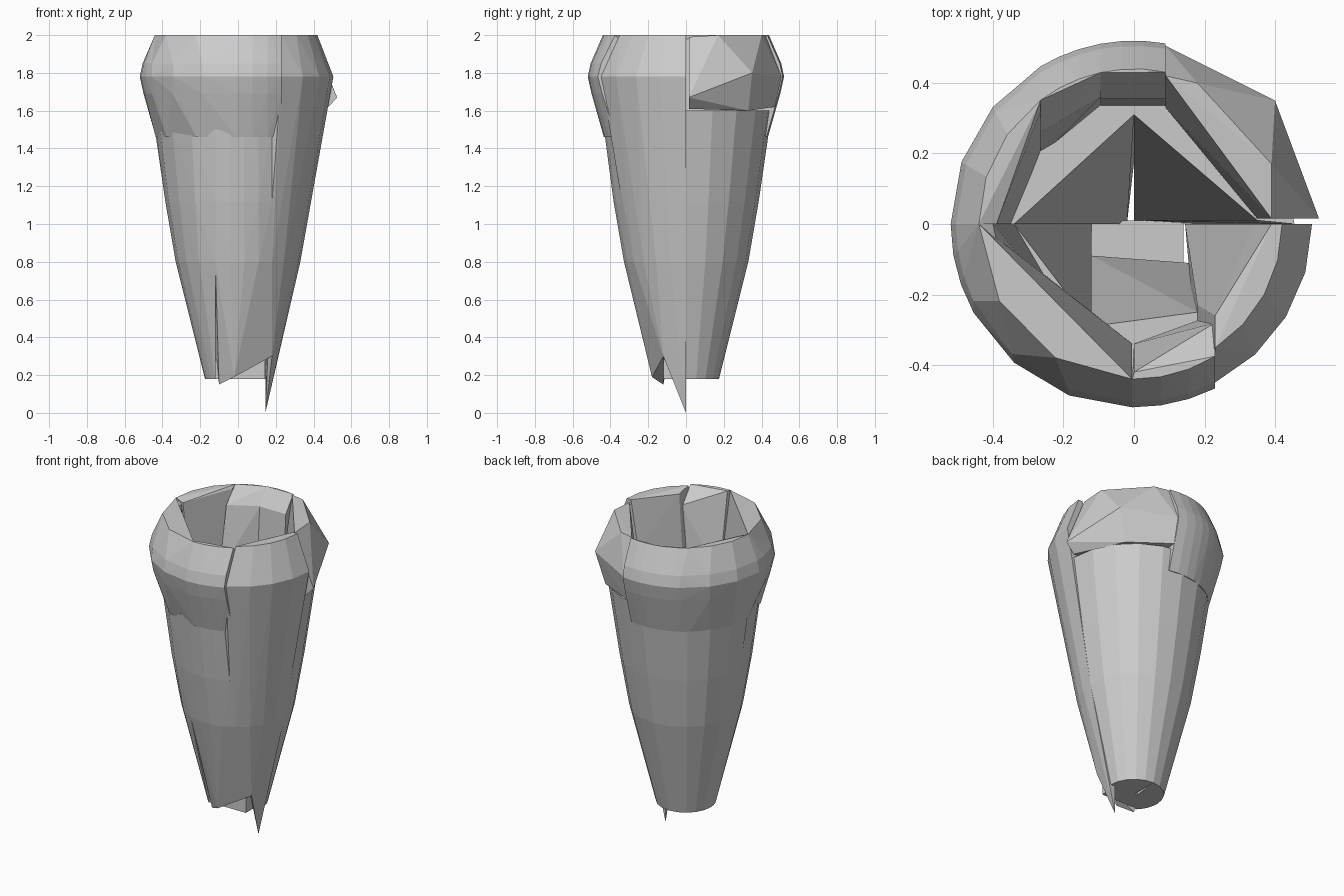
import bpy, bmesh
from math import acos, cos, sin

FRONT, BACK = -1, 1


def arc_points(side, x0, x1, profile, n):
    """Points on round rings (z, r), limited to x0..x1 on one half."""
    pts = []
    for z, r in profile:
        a0 = acos(max(-1, min(1, x1 / r)))
        a1 = acos(max(-1, min(1, x0 / r)))
        for i in range(n + 1):
            a = a0 + (a1 - a0) * i / n
            pts.append((r * cos(a), side * r * sin(a), z))
    return pts


def segment(name, points):
    """Solid convex segment around the points."""
    bm = bmesh.new()
    for p in points:
        bm.verts.new(p)
    bmesh.ops.remove_doubles(bm, verts=bm.verts, dist=0.002)
    bmesh.ops.convex_hull(bm, input=bm.verts)
    loose = [v for v in bm.verts if not v.link_faces]
    bmesh.ops.delete(bm, geom=loose, context='VERTS')
    bmesh.ops.dissolve_limit(bm, angle_limit=0.02, verts=bm.verts, edges=bm.edges)
    bmesh.ops.recalc_face_normals(bm, faces=bm.faces)
    mesh = bpy.data.meshes.new(name)
    bm.to_mesh(mesh)
    bm.free()
    ob = bpy.data.objects.new(name, mesh)
    bpy.context.collection.objects.link(ob)


BODY = [(0.18, 0.175), (0.8, 0.33), (1.12, 0.385), (1.5, 0.435)]
BODY_TALL = BODY[:3] + [(1.6, 0.455)]
COLLAR = [(1.46, 0.435), (1.69, 0.50), (1.78, 0.52), (1.85, 0.505), (2.0, 0.44)]

# Tapered body wall: four segments with flat inner faces
segment("body_back_left", arc_points(BACK, -1, 0, BODY_TALL, 5)
        + [(-0.34, 0, 1.6), (0, 0.31, 1.6), (-0.02, 0, 0.18)])
segment("body_back_right", arc_points(BACK, 0, 1, BODY_TALL, 5)
        + [(0.35, 0.01, 1.6), (0, 0.31, 1.6), (0, 0.01, 0.18)])
segment("body_front_left", arc_points(FRONT, -1, -0.12, BODY, 4)
        + [(-0.34, 0, 1.5), (-0.12, -0.29, 1.5), (-0.12, 0, 0.18)])
segment("body_front_middle", arc_points(FRONT, -0.12, 0.18, BODY[1:], 4)
        + [(-0.12, -0.29, 1.5), (0.18, -0.25, 1.5), (-0.12, -0.09, 0.3),
           (0.15, -0.11, 0.3), (-0.10, -0.12, 0.15), (-0.02, -0.18, 0.19),
           (0.18, -0.12, 0.3)])

# Tall front right segment, running from the rim to the low tip
segment("front_right_stave", arc_points(FRONT, 0.18, 1, BODY[1:], 4)
        + arc_points(FRONT, 0.23, 1, [(1.78, 0.505), (2.0, 0.42)], 4)
        + [(0.34, 0, 1.7), (0.39, 0, 2), (0.145, 0, 0.3), (0.145, 0, 0),
           (0.18, -0.23, 1.5), (0.23, -0.26, 1.98), (0.18, -0.12, 0.3)])

# Floor block
segment("floor", [(x, y, z) for x in (-0.12, 0.14)
                  for y in (-0.12, 0.01) for z in (0.18, 0.28)])

# Bulging collar: (name, side, x range, inner edge points low/high)
collar = [
    ("collar_left", FRONT, -1, -0.455,
     [(-0.34, 0, 1.5), (-0.20, -0.24, 1.5), (-0.40, 0, 1.97), (-0.35, -0.24, 1.97)]),
    ("collar_front_left", FRONT, -0.455, -0.005,
     [(-0.25, -0.24, 1.5), (-0.005, -0.34, 1.5), (-0.35, -0.25, 1.98)]),
    ("collar_front", FRONT, -0.005, 0.23,
     [(0, -0.34, 1.5), (0.22, -0.26, 1.5), (0.23, -0.28, 1.9), (0, -0.42, 2)]),
    ("collar_back_left", BACK, -1, -0.265,
     [(-0.34, 0, 1.5), (-0.265, 0.18, 1.5), (-0.39, 0, 1.98), (-0.265, 0.32, 1.98)]),
    ("collar_back_side", BACK, -0.265, -0.095,
     [(-0.265, 0.19, 1.5), (-0.095, 0.33, 1.5), (-0.265, 0.26, 1.9), (-0.095, 0.36, 1.9)]),
    ("collar_back", BACK, -0.095, 0.09,
     [(-0.095, 0.33, 1.5), (0.09, 0.33, 1.5), (-0.095, 0.355, 1.9), (0.09, 0.355, 1.9)]),
]
for name, side, x0, x1, inner in collar:
    segment(name, arc_points(side, x0, x1, COLLAR, 3) + inner)

# Coarser faceted back right collar with a pointed corner
segment("collar_back_right",
        [(0.09, 0.505, 1.78), (0.09, 0.47, 1.62), (0.40, 0.35, 1.8),
         (0.34, 0.33, 1.6), (0.525, 0.015, 1.67), (0.47, 0.015, 1.61),
         (0.39, 0.17, 2), (0.39, 0.015, 1.99), (0.18, 0.40, 2), (0.09, 0.42, 2),
         (0.35, 0.015, 1.61), (0.09, 0.33, 1.61)])
